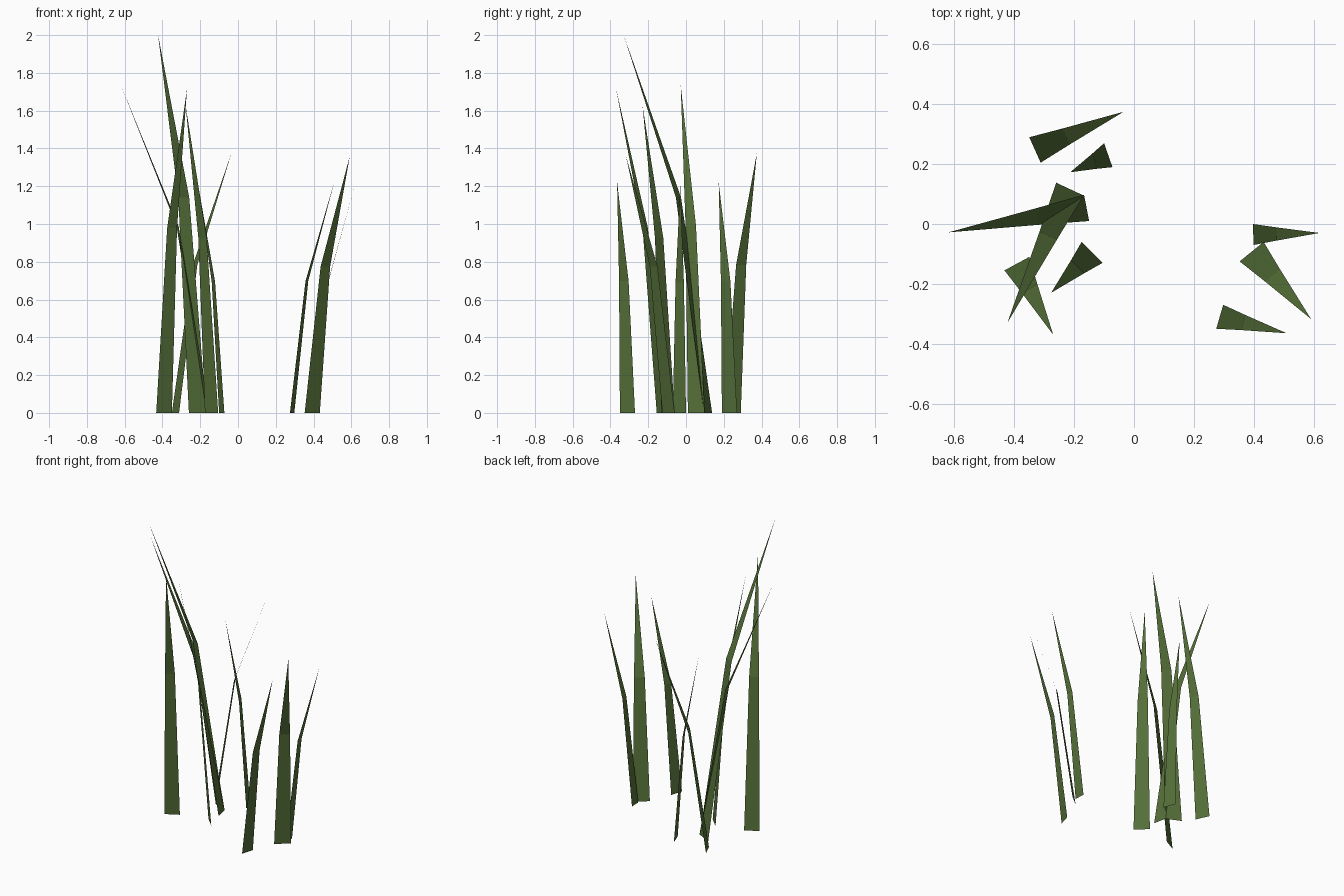
import bpy
from mathutils import Vector

if "Cube" in bpy.data.objects:
    bpy.data.objects.remove(bpy.data.objects["Cube"])

green = bpy.data.materials.new("grass green")
green.diffuse_color = (0.09, 0.16, 0.04, 1)
green.use_nodes = True
green.node_tree.nodes["Principled BSDF"].inputs["Base Color"].default_value = green.diffuse_color

# Each blade: left base corner, right base corner, tip
BLADES = [
    ((-0.35, 0.29), (-0.312, 0.205), (-0.035, 0.375, 1.375)),
    ((-0.10, 0.27), (-0.072, 0.19), (-0.213, 0.173, 1.22)),
    ((-0.167, 0.098), (-0.15, 0.01), (-0.62, -0.028, 1.735)),
    ((-0.26, 0.138), (-0.168, 0.095), (-0.423, -0.33, 2.0)),
    ((-0.433, -0.155), (-0.35, -0.11), (-0.27, -0.37, 1.715)),
    ((-0.175, -0.06), (-0.105, -0.13), (-0.277, -0.23, 1.625)),
    ((0.397, 0.0), (0.40, -0.07), (0.62, -0.03, 1.21)),
    ((0.353, -0.125), (0.433, -0.06), (0.592, -0.318, 1.36)),
    ((0.298, -0.27), (0.275, -0.35), (0.51, -0.365, 1.225)),
]
BEND_HEIGHT, BEND_LEAN, BEND_WIDTH = 0.57, 0.35, 0.63


def blade(i, a, b, tip):
    """Flat tapering blade with one bend: lower strip and pointed upper part."""
    a, b, tip = Vector((*a, 0)), Vector((*b, 0)), Vector(tip)
    centre, half = (a + b) / 2, (b - a) / 2 * BEND_WIDTH
    bend = centre.lerp(tip, BEND_LEAN)
    bend.z = tip.z * BEND_HEIGHT
    mesh = bpy.data.meshes.new(f"grass_blade_{i}")
    mesh.from_pydata([a, b, bend + half, bend - half, tip], [],
                     [(0, 1, 2, 3), (3, 2, 4)])
    mesh.materials.append(green)
    obj = bpy.data.objects.new(f"grass_blade_{i}", mesh)
    bpy.context.collection.objects.link(obj)


for i, spec in enumerate(BLADES, 1):
    blade(i, *spec)
